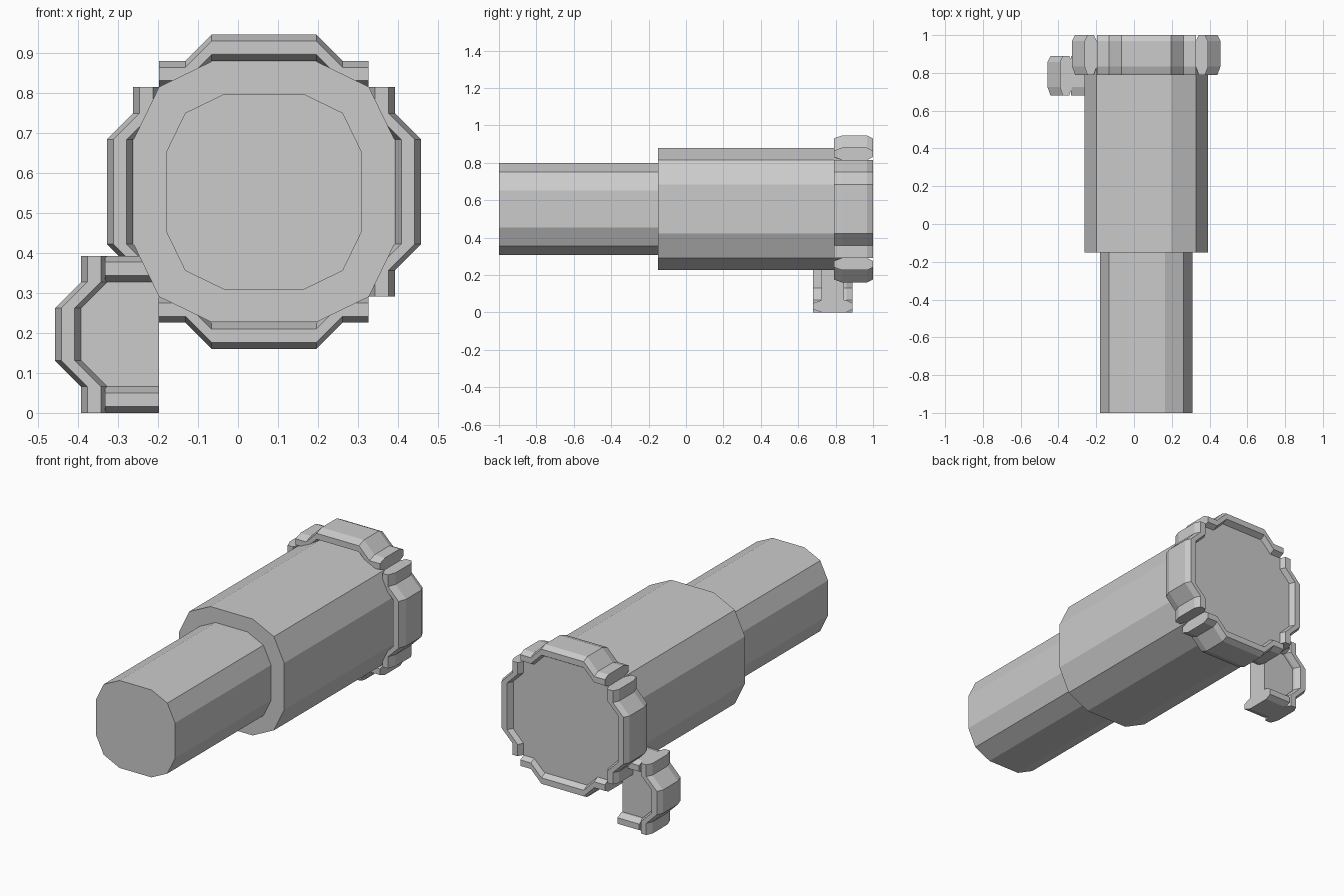
import bpy
import bmesh
from mathutils import Vector

cube = bpy.data.objects.get("Cube")
if cube:
    bpy.data.objects.remove(cube, do_unlink=True)

grey = bpy.data.materials.new("plain grey")
grey.use_nodes = True
colour = (0.6, 0.6, 0.6, 1)
grey.diffuse_color = colour
grey.node_tree.nodes["Principled BSDF"].inputs["Base Color"].default_value = colour

CX, CZ = 0.065, 0.553   # tube axis
T = 0.0655              # band thickness and step size


def loft(name, rings):
    """Skin a row of equal-length closed rings and cap both ends."""
    bm = bmesh.new()
    rows = [[bm.verts.new(p) for p in ring] for ring in rings]
    n = len(rows[0])
    for a, b in zip(rows, rows[1:]):
        for i in range(n):
            j = (i + 1) % n
            bm.faces.new((a[i], a[j], b[j], b[i]))
    bm.faces.new(rows[0])
    bm.faces.new(rows[-1])
    bmesh.ops.recalc_face_normals(bm, faces=bm.faces)
    mesh = bpy.data.meshes.new(name)
    bm.to_mesh(mesh)
    bm.free()
    mesh.materials.append(grey)
    obj = bpy.data.objects.new(name, mesh)
    bpy.context.collection.objects.link(obj)
    return obj


def tube(name, r, y0, y1):
    """Twelve-sided bar along y, made of a square with double-cut corners."""
    a, b = 0.403 * r, 0.805 * r
    quarter = [(a, r), (b, b), (r, a)]
    ring = []
    for _ in range(4):
        ring += quarter
        quarter = [(z, -x) for x, z in quarter]
    loft(name, [[(CX + x, y, CZ + z) for x, z in ring] for y in (y0, y1)])


def band(name, origin, out, stations, y0):
    """Chamfered strip: stations are (distance along, height outward)."""
    out = Vector(out)
    along = Vector((out.z, 0, -out.x))
    c = 0.016
    section = [(0, c), (0.045, 0), (0.178, 0), (0.21, c),
               (0.21, T - c), (0.178, T), (0.045, T), (0, T - c)]
    loft(name, [[Vector(origin) + along * u + out * (v + h) + Vector((0, y0 + y, 0))
                 for y, h in section] for u, v in stations])


def stepped(half):
    """Strip path with a raised middle and a lower foot at each end."""
    side = [(half, 0), (half - T, 0), (half - 2 * T, T)]
    return [(-u, v) for u, v in side] + side[::-1]


# Barrels
tube("front_barrel", 0.245, -1.0, -0.15)
tube("main_barrel", 0.326, -0.15, 0.97)

# Four clasps round the back end
for side, out in (("top", (0, 0, 1)), ("bottom", (0, 0, -1)),
                  ("left", (1, 0, 0)), ("right", (-1, 0, 0))):
    origin = Vector((CX, 0, CZ)) + Vector(out) * 4 * T
    band(side + "_clasp", origin, out, stepped(4 * T), 0.79)

# Side bracket: stepped outer wall, two straight arms and a web between them
BZ = 3 * T
band("bracket_wall", (-0.327, 0, BZ), (-1, 0, 0), stepped(3 * T), 0.68)
for name, s in (("upper", 1), ("lower", -1)):
    arm = [(-0.333 * s, 0), (-0.198 * s, 0)]
    band("bracket_" + name + "_arm", (0, 0, BZ + s * 2 * T), (0, 0, s), arm, 0.68)

web = [(-0.198, 2.2 * T), (-0.333, 2.2 * T), (-0.4, T), (-0.4, -T),
       (-0.333, -2.2 * T), (-0.198, -2.2 * T)]
loft("bracket_web", [[(x, y, BZ + z) for x, z in web] for y in (0.725, 0.845)])
